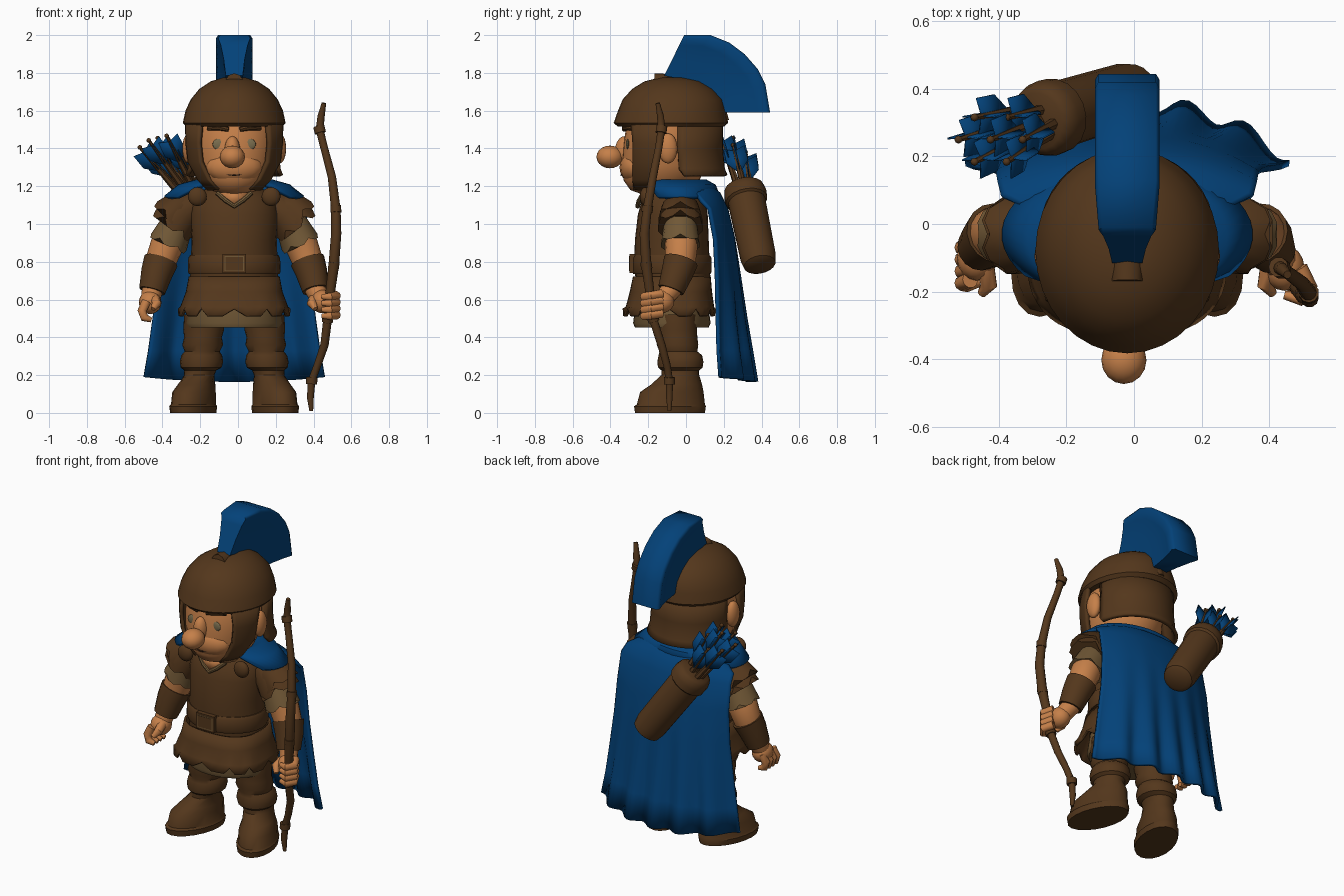
import bpy, bmesh, math, random
from mathutils import Vector

if "Cube" in bpy.data.objects:
    bpy.data.objects.remove(bpy.data.objects["Cube"])

random.seed(4)
CX = -0.02  # body centre line


def material(name, rgb):
    m = bpy.data.materials.new(name)
    m.diffuse_color = (*rgb, 1)
    m.use_nodes = True
    m.node_tree.nodes["Principled BSDF"].inputs["Base Color"].default_value = m.diffuse_color
    return m


LEATHER = material("brown leather", (0.088, 0.038, 0.0115))
BLUE = material("blue cloth", (0.001, 0.054, 0.19))
SKIN = material("skin", (0.56, 0.215, 0.067))
TAN = material("tan cloth", (0.165, 0.098, 0.037))
EYE = material("grey eye", (0.19, 0.15, 0.075))
DARK = material("dark brown", (0.045, 0.02, 0.01))


def make(name, verts, faces, mat, angle=40, solid=0):
    me = bpy.data.meshes.new(name)
    me.from_pydata([tuple(v) for v in verts], [], faces)
    bm = bmesh.new()
    bm.from_mesh(me)
    bmesh.ops.recalc_face_normals(bm, faces=bm.faces)
    bm.to_mesh(me)
    bm.free()
    me.materials.append(mat)
    ob = bpy.data.objects.new(name, me)
    bpy.context.collection.objects.link(ob)
    bpy.ops.object.select_all(action='DESELECT')
    ob.select_set(True)
    bpy.context.view_layer.objects.active = ob
    bpy.ops.object.shade_smooth_by_angle(angle=math.radians(angle))
    if solid:
        mod = ob.modifiers.new("thickness", 'SOLIDIFY')
        mod.thickness, mod.offset = solid, 0
    return ob


def skin_rings(rings, closed=True, caps=True):
    """Join equal point rings into verts and faces."""
    n = len(rings[0])
    verts = [p for r in rings for p in r]
    faces = []
    for i in range(len(rings) - 1):
        for j in range(n if closed else n - 1):
            k = (j + 1) % n
            faces.append((i * n + j, i * n + k, (i + 1) * n + k, (i + 1) * n + j))
    if closed and caps:
        faces += [tuple(range(n)), tuple(range(len(verts) - n, len(verts)))]
    return verts, faces


def loft(name, rings, mat, n=28, x=CX, zig=0, caps=True, sq=1.0):
    """Level ellipses (z, dx, y, rx, ry); zig notches the first one, sq < 1 squares them."""
    def f(v):
        return math.copysign(abs(v) ** sq, v)
    out = []
    for i, (z, dx, y, rx, ry) in enumerate(rings):
        out.append([(x + dx + rx * f(math.cos(2 * math.pi * j / n)), y + ry * f(math.sin(2 * math.pi * j / n)),
                     z + (zig if i == 0 and j % 4 == 0 else 0)) for j in range(n)])
    return make(name, *skin_rings(out, caps=caps), mat, solid=0 if caps else 0.012)


def arc(name, rings, mat, n=14, solid=0.022, flip=1):
    """Open wrap of arcs (z, y, rx, ry, start, end) in degrees, front is -90."""
    out = []
    for z, y, rx, ry, a0, a1 in rings:
        angs = [math.radians(a0 + (a1 - a0) * j / n) for j in range(n + 1)]
        out.append([(CX + flip * rx * math.cos(a), y + ry * math.sin(a), z) for a in angs])
    return make(name, *skin_rings(out, closed=False), mat, solid=solid)


def tube(name, pts, radii, mat, n=12, zig=0):
    pts = [Vector(p) for p in pts]
    chord = pts[-1] - pts[0]
    ref = Vector([1 if i == min(range(3), key=lambda k: abs(chord[k])) else 0 for i in range(3)])
    out = []
    for i, p in enumerate(pts):
        t = (pts[min(i + 1, len(pts) - 1)] - pts[max(i - 1, 0)]).normalized()
        a = t.cross(ref).normalized()
        b = t.cross(a)
        notch = zig if i == len(pts) - 1 else 0
        out.append([p + radii[i] * (a * math.cos(2 * math.pi * j / n) + b * math.sin(2 * math.pi * j / n))
                    - t * (notch if j % 3 == 0 else 0) for j in range(n)])
    return make(name, *skin_rings(out), mat)


def ball(name, loc, size, mat, seg=16):
    bpy.ops.mesh.primitive_uv_sphere_add(segments=seg, ring_count=seg // 2 + 2, location=loc)
    ob = bpy.context.object
    ob.name, ob.scale = name, size
    ob.data.materials.append(mat)
    bpy.ops.object.shade_smooth()
    return ob


# Head and face
loft("head", [(1.16, 0, -.15, .07, .09), (1.18, 0, -.15, .125, .145), (1.23, 0, -.13, .175, .2),
              (1.31, 0, -.115, .21, .225), (1.42, 0, -.11, .222, .222), (1.55, 0, -.1, .22, .21),
              (1.64, 0, -.1, .16, .16)], SKIN)
loft("neck", [(1.08, 0, -.06, .11, .11), (1.22, 0, -.06, .11, .11)], SKIN)
ball("nose", (-.03, -.403, 1.355), (.067, .071, .06), SKIN)
ball("nose_bridge", (-.03, -.325, 1.39), (.042, .05, .075), SKIN)
ball("muzzle", (CX, -.265, 1.30), (.15, .087, .09), SKIN)
tube("mouth", [(CX - .06, -.329, 1.265), (CX, -.344, 1.258), (CX + .06, -.329, 1.265)], [.004] * 3, DARK, 6)
for s, side in ((-1, "left"), (1, "right")):
    ball(side + "_eye", (CX + s * .08, -.308, 1.422), (.035, .010, .03), EYE)
    tube(side + "_brow", [(CX + s * .03, -.328, 1.50), (CX + s * .08, -.32, 1.515), (CX + s * .14, -.285, 1.505)],
         [.012, .02, .01], LEATHER, 8)
    ball(side + "_ear", (CX + s * .24, -.095, 1.40), (.035, .05, .08), SKIN)
    # cheek guards of the helmet
    arc(side + "_cheek_guard", [(1.185, -.13, .15, .165, -58, -25), (1.24, -.12, .20, .205, -50, -20),
                                (1.33, -.11, .24, .235, -45, -10), (1.43, -.11, .25, .24, -44, -8),
                                (1.56, -.1, .25, .25, -48, -2)], LEATHER, 8, flip=s)

# Helmet with its neck guard and ridge
loft("helmet", [(1.515, 0, -.08, .255, .28), (1.535, 0, -.08, .272, .303), (1.60, 0, -.075, .258, .285),
                (1.66, 0, -.07, .23, .265), (1.715, 0, -.07, .185, .215), (1.755, 0, -.07, .125, .15),
                (1.775, 0, -.07, .06, .07)], LEATHER, 32)
arc("neck_guard", [(1.255, -.03, .25, .24, 5, 175), (1.29, -.03, .235, .225, -2, 182),
                   (1.40, -.03, .225, .215, -4, 184), (1.54, -.03, .23, .215, -4, 184)], LEATHER, 20)
tube("helmet_ridge", [(CX, -.17, 1.75), (CX, -.09, 1.742), (CX, .02, 1.725), (CX, .1, 1.68), (CX, .17, 1.61),
                      (CX, .2, 1.54)], [.048, .052, .05, .045, .04, .03], LEATHER, 10)

# Fan crest, wider towards its outer edge, with rounded outer edge
outer = [(-.01, 2.0), (.13, 2.0), (.23, 1.96), (.31, 1.90), (.38, 1.82), (.42, 1.74), (.445, 1.59)]
inner = [(-.115, 1.785), (-.04, 1.77), (.03, 1.75), (.08, 1.71), (.13, 1.67), (.16, 1.63), (.18, 1.59)]
crest = []
for i, ((a, b), (c, d)) in enumerate(zip(inner, outer)):
    half = []
    for t, w in ((0, .045), (.4, .06), (.75, .08), (.93, .096), (1, .085)):
        w -= (.012 if i == 0 else 0) * t
        half.append((w, a + (c - a) * t, b + (d - b) * t))
    crest.append([(CX - w, y, z) for w, y, z in half] + [(CX + w, y, z) for w, y, z in reversed(half)])
make("crest", *skin_rings(crest), BLUE, 65)

# Tunic, skirt, hem and belt
loft("tunic", [(.68, 0, -.07, .235, .195), (.8, 0, -.075, .23, .2), (.92, 0, -.075, .225, .195),
               (1.05, 0, -.07, .235, .185), (1.14, 0, -.065, .215, .165), (1.2, 0, -.06, .13, .12)], LEATHER)
make("neck_opening", [(CX - .075, -.238, 1.165), (CX + .075, -.238, 1.165), (CX, -.255, 1.10)], [(0, 1, 2)],
     SKIN, solid=.008)
tube("collar_trim", [(CX - .09, -.225, 1.165), (CX - .045, -.248, 1.125), (CX, -.256, 1.095),
                     (CX + .045, -.248, 1.125), (CX + .09, -.225, 1.165)], [.013] * 5, TAN, 8)
loft("skirt", [(.512, 0, -.09, .292, .24), (.56, 0, -.085, .28, .228), (.64, 0, -.08, .25, .212),
               (.72, 0, -.075, .235, .2)], LEATHER, 48, zig=.038, caps=False, sq=.75)
loft("under_skirt", [(.58, 0, -.06, .25, .205), (.76, 0, -.06, .225, .185)], LEATHER, 36)
loft("hem", [(.452, 0, -.075, .245, .195), (.475, 0, -.075, .256, .205), (.6, 0, -.075, .235, .19)], TAN, 32)
loft("belt", [(.735, 0, -.075, .24, .205), (.75, 0, -.075, .246, .211), (.82, 0, -.075, .243, .211),
              (.835, 0, -.075, .235, .2)], LEATHER)
for name, w, h, y, mat in (("buckle", .062, .05, -.285, LEATHER), ("buckle_line", .052, .04, -.287, TAN),
                           ("buckle_inset", .047, .035, -.289, LEATHER)):
    bpy.ops.mesh.primitive_cube_add(location=(CX, y, .79))
    ob = bpy.context.object
    ob.name, ob.scale = name, (w, .014, h)
    ob.data.materials.append(mat)

for s, side in ((-1, "left"), (1, "right")):
    # Boots, cuffs and legs; toes turn outwards
    leg = [(.01, .205, -.085, .115, .185), (.035, .205, -.085, .12, .19), (.045, .205, -.08, .112, .18),
           (.11, .203, -.075, .109, .168), (.15, .195, -.05, .095, .135), (.2, .185, -.03, .08, .1),
           (.225, .18, -.03, .085, .1), (.24, .175, -.03, .108, .118), (.27, .173, -.03, .115, .122),
           (.305, .172, -.03, .108, .115), (.325, .17, -.04, .093, .1), (.36, .167, -.045, .108, .11),
           (.40, .165, -.045, .1, .105), (.44, .162, -.05, .108, .108), (.52, .16, -.05, .105, .105)]
    ob = loft(side + "_leg", [(z, s * dx, y, rx, ry) for z, dx, y, rx, ry in leg], LEATHER, 20)
    for v in ob.data.vertices:
        if v.co.z < .17:
            v.co.x -= s * .22 * (v.co.y + .03)
            v.co.z -= .01 if v.co.z < .02 else 0

    # Arms: pads, sleeve, forearm, bracer
    P = lambda dx, y, z: (CX + s * dx, y, z)
    tube(side + "_shoulder_pad", [P(.21, -.03, 1.1), P(.28, -.03, 1.055), P(.34, -.03, .975)],
         [.075, .108, .12], LEATHER, 18, .035)
    tube(side + "_upper_pad", [P(.22, -.03, 1.1), P(.28, -.03, 1.08), P(.345, -.03, 1.015)],
         [.06, .1, .118], LEATHER, 18, .03)
    tube(side + "_sleeve", [P(.24, -.03, 1.08), P(.31, -.03, .98), P(.355, -.03, .885)], [.08, .09, .104],
         TAN, 18, .02)
    wrist = P(.435, -.07, .645) if s < 0 else P(.43, -.08, .65)
    palm = P(.445, -.1, .585) if s < 0 else P(.465, -.13, .59)
    tube(side + "_arm", [P(.3, -.03, 1.0), P(.36, -.025, .88), P(.39, -.03, .8), wrist, palm],
         [.08, .087, .081, .055, .05], SKIN, 16)
    tube(side + "_bracer", [P(.388, -.027, .805), P(.41, -.047, .74), wrist], [.092, .084, .07], LEATHER, 16)
    ball(side + "_palm", palm, (.06, .068, .062), SKIN)
    for i in range(4):
        if s < 0:  # relaxed curled fingers
            y = -.165 + i * .035
            pts = [P(.465, y, .59), P(.488, y - .01, .54), P(.475, y - .015, .503), P(.44, y - .01, .492)]
        else:      # fingers wrapped round the bow
            z = .63 - i * .034
            pts = [P(.51, -.13, z), P(.54, -.185, z - .01), P(.51, -.222, z - .015), P(.465, -.21, z - .015)]
        tube(side + "_finger", pts, [.025, .024, .022, .013], SKIN, 10)
    tube(side + "_thumb", [P(.42, -.13, .6), P(.41, -.18, .58), P(.43, -.205, .55)], [.028, .025, .014], SKIN, 10)

    # Round cloak clasp
    ball(side + "_clasp", (CX + s * .195, -.215, 1.145), (.05, .03, .05), LEATHER)

# Cloak: shoulder wrap and hanging back with folds growing to the hem
arc("cloak_collar", [(1.225, -.05, .13, .125, -60, 240), (1.225, -.05, .2, .155, -58, 238),
                     (1.20, -.04, .29, .19, -52, 232), (1.14, -.03, .365, .2, -36, 216)], BLUE, 32)
rows = [(1.225, .14, .07, .0), (1.215, .28, .11, .04), (1.16, .37, .175, .08), (1.08, .38, .215, .12),
        (.92, .385, .252, .15), (.72, .40, .28, .16), (.5, .43, .305, .165), (.33, .455, .328, .17),
        (.19, .48, .35, .18)]
cloak = []
for i, (z, w, mid, edge) in enumerate(rows):
    row = []
    for j in range(49):
        u = j / 24 - 1
        fold = .024 * max(0, (.8 - z) / .61) * math.cos(u * 5.5 * math.pi)
        drop = (.04 * abs(u) ** 3 if i < 3 else 0) + (.025 * (1 - u * u) if i == 8 else 0)
        row.append((CX + w * u, mid + (edge - mid) * abs(u) ** 2.4 + fold, z - drop))
    cloak.append(row)
make("cloak", *skin_rings(cloak, closed=False), BLUE, 60, .018)

# Quiver with flared mouth
base, mouth = Vector((.0, .39, .785)), Vector((-.285, .305, 1.2))
axis = (mouth - base).normalized()
length = (mouth - base).length
tube("quiver", [base + axis * length * t for t in (-.03, 0, .1, .8, .82, .9, .97, 1.0)],
     [.06, .085, .095, .1, .112, .114, .105, .085], LEATHER, 18)

# Arrows with crossed feather vanes
for i in range(7):
    a = i * math.pi / 3
    spread = 0 if i == 6 else 1
    off = Vector((math.cos(a), .8 * math.sin(a), .5 * math.cos(a + 1.5))) * spread
    start = mouth - axis * .05 + off * .05
    end = Vector((-.425, .25, 1.43)) + off * .095 + Vector((0, 0, random.uniform(-.03, .03)))
    tube("arrow_shaft", [start, end], [.02, .008], LEATHER, 6)
    t = (end - start).normalized()
    ball("arrow_nock", end, (.012, .012, .012), LEATHER, 8)
    side_a = t.cross(Vector((0, 1, 0))).normalized()
    for k, d in enumerate((side_a, t.cross(side_a))):
        vane = [end - t * .035, end - t * .015 + d * .056, end - t * .1 + d * .058, end - t * .17,
                end - t * .1 - d * .058, end - t * .015 - d * .056]
        make("arrow_vane", vane, [(0, 1, 2, 3), (0, 3, 4, 5)], BLUE, solid=.005)

# Bow with grip and tip bindings
bow = [(.455, -.15, 1.64), (.44, -.135, 1.57), (.432, -.13, 1.5), (.457, -.145, 1.40), (.497, -.175, 1.25),
       (.518, -.205, 1.08), (.52, -.22, .95), (.507, -.21, .78), (.487, -.19, .63), (.475, -.175, .5),
       (.458, -.13, .36), (.42, -.1, .25), (.39, -.088, .17), (.383, -.088, .08), (.388, -.088, .01)]
tube("bow", bow, [.012, .019, .021, .02, .022, .025, .027, .028, .025, .023, .022, .02, .02, .018, .01], LEATHER, 10)
for i in (2, 5, 7, 9, 12):
    a, b = Vector(bow[i]), Vector(bow[i + 1])
    d = (b - a).normalized() * .018
    tube("bow_binding", [a - d, a + d], [.03, .03], LEATHER, 10)
